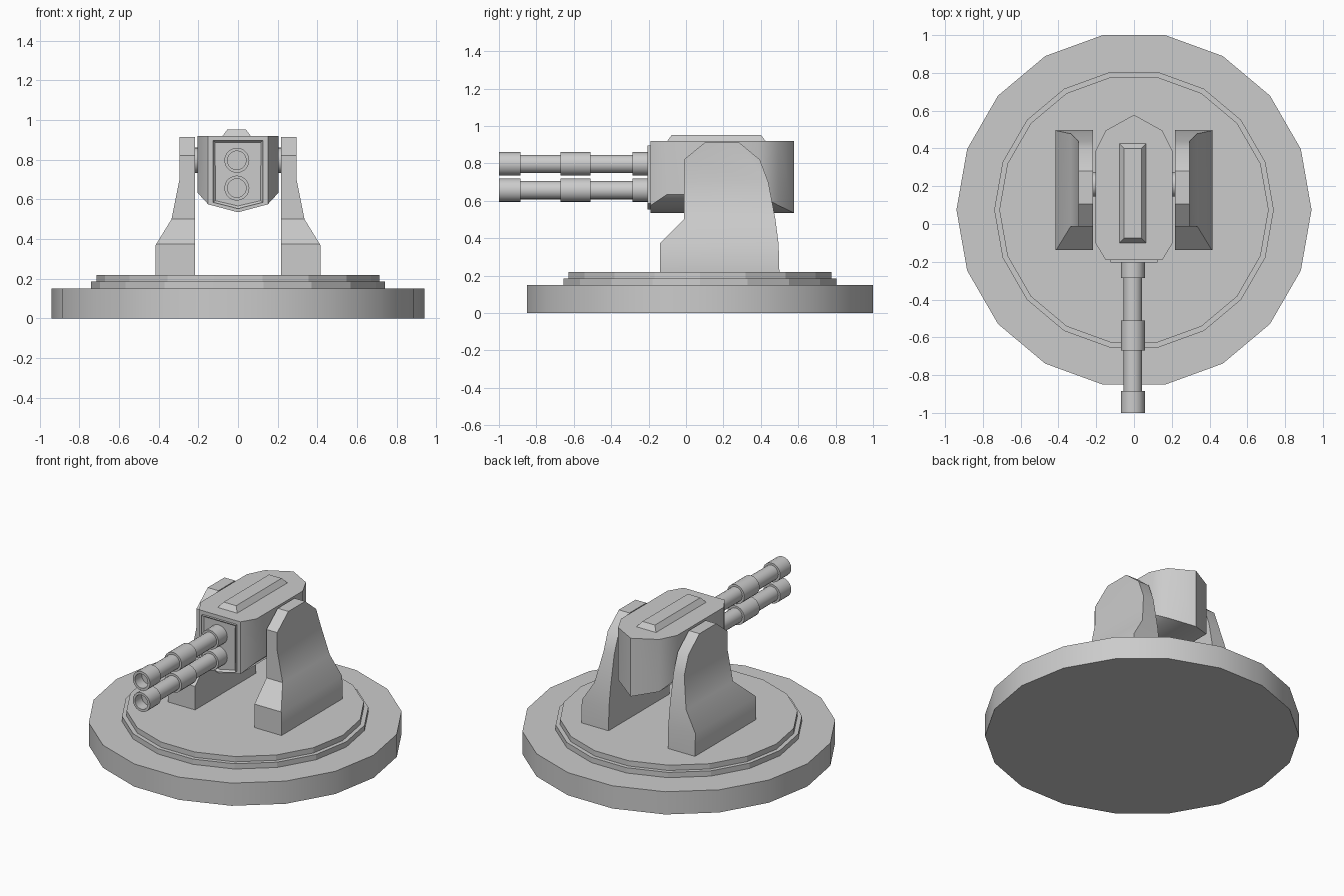
import bpy, bmesh, math
from mathutils import Matrix, Vector

if "Cube" in bpy.data.objects:
    bpy.data.objects.remove(bpy.data.objects["Cube"])


def finish(bm, name, smooth=None):
    bmesh.ops.remove_doubles(bm, verts=bm.verts, dist=1e-5)
    bmesh.ops.recalc_face_normals(bm, faces=bm.faces)
    me = bpy.data.meshes.new(name)
    bm.to_mesh(me)
    bm.free()
    ob = bpy.data.objects.new(name, me)
    bpy.context.collection.objects.link(ob)
    if smooth:
        shade(ob, smooth)
    return ob


def shade(ob, degrees):
    bpy.ops.object.select_all(action='DESELECT')
    ob.select_set(True)
    bpy.context.view_layer.objects.active = ob
    bpy.ops.object.shade_smooth_by_angle(angle=math.radians(degrees))


def prism(name, pts, axis, a, b):
    """Extrude a 2D profile along an axis: x -> (y,z), y -> (x,z), z -> (x,y)."""
    put = {'x': lambda u, v: (a, u, v), 'y': lambda u, v: (u, a, v), 'z': lambda u, v: (u, v, a)}[axis]
    step = Vector([(b - a) * (axis == k) for k in 'xyz'])
    bm = bmesh.new()
    face = bm.faces.new([bm.verts.new(put(*p)) for p in pts])
    ext = bmesh.ops.extrude_face_region(bm, geom=[face], use_keep_orig=True)
    bmesh.ops.translate(bm, vec=step, verts=[g for g in ext['geom'] if isinstance(g, bmesh.types.BMVert)])
    return finish(bm, name)


def lathe(name, profile, sides, matrix, smooth=None):
    """Revolve (radius, height) points round z, cap both ends, then place."""
    bm = bmesh.new()
    rings = [[bm.verts.new((r * math.cos(t), r * math.sin(t), h))
              for t in [2 * math.pi * i / sides for i in range(sides)]] for r, h in profile]
    for lo, hi in zip(rings, rings[1:]):
        for i in range(sides):
            j = (i + 1) % sides
            bm.faces.new((lo[i], lo[j], hi[j], hi[i]))
    bm.faces.new(rings[0])
    bm.faces.new(rings[-1])
    bm.transform(matrix)
    return finish(bm, name, smooth)


def intersect(ob, cutter, smooth):
    """Keep the overlap of two prisms."""
    mod = ob.modifiers.new("overlap", 'BOOLEAN')
    mod.operation, mod.solver, mod.object = 'INTERSECT', 'EXACT', cutter
    bpy.context.view_layer.update()
    deps = bpy.context.evaluated_depsgraph_get()
    me = bpy.data.meshes.new_from_object(ob.evaluated_get(deps))
    ob.modifiers.clear()
    ob.data = me
    bpy.data.objects.remove(cutter)
    shade(ob, smooth)


def mirrored(half):
    return half + [(-x, z) for x, z in reversed(half) if x > 0]


# Round base and stepped turntable
centre = Matrix.Translation((0, 0.075, 0))
lathe("base", [(0.94, 0), (0.94, 0.15)], 18, centre, 30)
lathe("turntable", [(0.74, 0.15), (0.74, 0.185), (0.713, 0.185), (0.713, 0.22)], 18, centre)

# Support brackets: front profile overlapped with side profile, mirrored
bracket = prism("support_brackets", [(0.217, 0.22), (0.415, 0.22), (0.415, 0.37), (0.335, 0.50),
                                     (0.295, 0.70), (0.295, 0.915), (0.217, 0.915)], 'y', -0.5, 0.8)
side = prism("side_cutter", [(-0.138, 0.1), (-0.138, 0.375), (-0.012, 0.50), (-0.012, 0.82), (0.105, 0.915),
                             (0.28, 0.915), (0.395, 0.82), (0.44, 0.70), (0.478, 0.50), (0.495, 0.37),
                             (0.502, 0.1)], 'x', 0, 0.6)
intersect(bracket, side, 35)
bracket.modifiers.new("mirror", 'MIRROR')

# Gun housing: top outline overlapped with front profile
housing = prism("gun_housing", [(0.15, -0.19), (0.205, -0.10), (0.205, 0.385), (0.15, 0.495), (0, 0.578),
                                (-0.15, 0.495), (-0.205, 0.385), (-0.205, -0.10), (-0.15, -0.19)], 'z', 0.4, 0.92)
keel = prism("keel_cutter", mirrored([(0, 0.535), (0.15, 0.575), (0.207, 0.637), (0.207, 1.0)]), 'y', -0.5, 0.8)
intersect(housing, keel, 35)

# Front plate with recessed panel
plate = prism("front_plate", mirrored([(0, 0.553), (0.125, 0.585), (0.125, 0.896)]), 'y', -0.18, -0.205)
bm = bmesh.new()
bm.from_mesh(plate.data)
face = min(bm.faces, key=lambda f: f.calc_center_median().y)
bmesh.ops.inset_region(bm, faces=[face], thickness=0.014)
bmesh.ops.translate(bm, verts=face.verts[:], vec=(0, 0.012, 0))
bm.to_mesh(plate.data)
bm.free()

# Tapered ridge on top
ridge = prism("top_ridge", [(-0.078, -0.10), (0.064, -0.10), (0.064, 0.425), (-0.078, 0.425)], 'z', 0.92, 0.953)
for v in ridge.data.vertices:
    if v.co.z > 0.94:
        v.co.x += 0.025 if v.co.x < 0 else -0.025
        v.co.y += 0.025 if v.co.y < 0 else -0.025

# Pivot axle through housing and brackets
lathe("pivot_axle", [(0.065, -0.23), (0.065, 0.23)], 18,
      Matrix.Translation((0, 0.21, 0.797)) @ Matrix.Rotation(math.pi / 2, 4, 'Y'), 30)

# Twin barrels with collars and hollow muzzles
R, r = 0.063, 0.049
barrel = [(R, 0.18), (R, 0.285), (r, 0.285), (r, 0.51), (R, 0.51), (R, 0.67), (r, 0.67),
          (r, 0.885), (R, 0.885), (R, 1.0), (0.047, 1.0), (0.047, 0.93)]
for name, z in (("upper_barrel", 0.797), ("lower_barrel", 0.657)):
    lathe(name, barrel, 20, Matrix.Translation((-0.006, 0, z)) @ Matrix.Rotation(math.pi / 2, 4, 'X'), 35)
